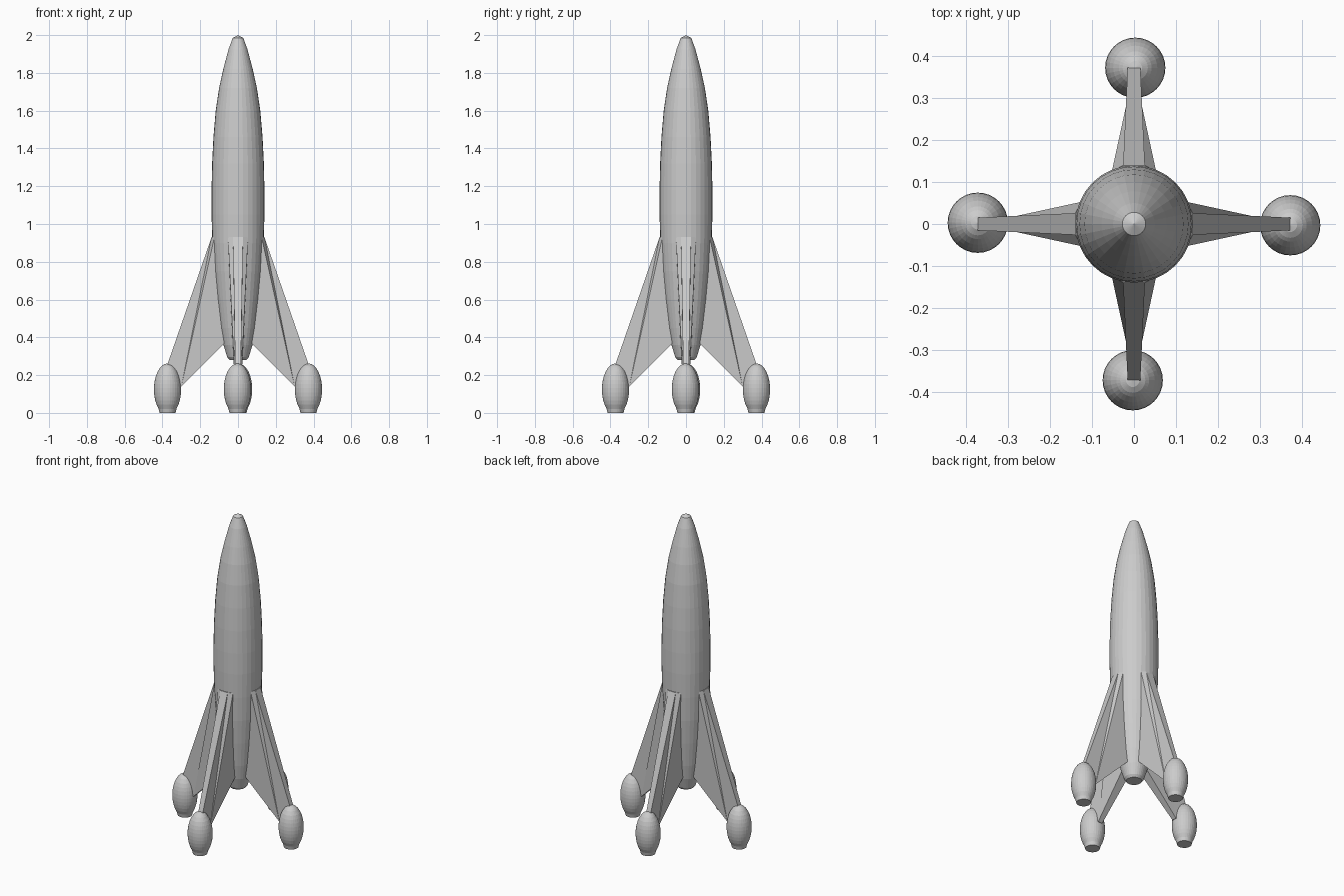
import bpy, bmesh
from math import pi, sqrt
from mathutils import Matrix, Vector

if "Cube" in bpy.data.objects:
    bpy.data.objects.remove(bpy.data.objects["Cube"])


def make_object(name, bm, angle=None):
    bmesh.ops.recalc_face_normals(bm, faces=bm.faces)
    mesh = bpy.data.meshes.new(name)
    bm.to_mesh(mesh)
    bm.free()
    obj = bpy.data.objects.new(name, mesh)
    bpy.context.collection.objects.link(obj)
    return obj


def lathe(name, profile, sides, matrix=Matrix()):
    """Revolve (radius, z) points around z and close both ends."""
    bm = bmesh.new()
    verts = [bm.verts.new((r, 0, z)) for r, z in profile]
    edges = [bm.edges.new(pair) for pair in zip(verts, verts[1:])]
    bmesh.ops.spin(bm, geom=verts + edges, cent=(0, 0, 0), axis=(0, 0, 1),
                   angle=2 * pi, steps=sides, use_duplicate=False)
    bmesh.ops.remove_doubles(bm, verts=bm.verts, dist=0.0005)
    bmesh.ops.holes_fill(bm, edges=[e for e in bm.edges if e.is_boundary], sides=0)
    bm.transform(matrix)
    return make_object(name, bm)


# Hull: tapered tail, full middle, blunt pointed nose
hull = [(0.045, 0.28), (0.057, 0.295), (0.077, 0.36), (0.093, 0.45),
        (0.112, 0.60), (0.127, 0.75), (0.136, 0.90), (0.140, 1.05),
        (0.140, 1.18), (0.137, 1.32), (0.130, 1.46), (0.118, 1.60),
        (0.100, 1.72), (0.078, 1.82), (0.050, 1.925), (0.028, 1.985), (0, 2.0)]
lathe("hull", hull, 32)

# Landing pod: egg shape cut flat at the foot
mid, half, radius = 0.125, 0.137, 0.072
pod = []
for i in range(13):
    z = 0.262 * i / 12
    t = (z - mid) / half
    pod.append((radius * sqrt(max(0, 1 - t * t)), z))
pod[0] = (0.042, 0)
pod.insert(-1, (0.03, 0.2495))
pod.insert(-1, (0.016, 0.2585))

# Fin corners: radial distance, height, half thickness
fin = [(0.14, 0.93, 0.026), (0.376, 0.25, 0.015), (0.376, 0.13, 0.013),
       (0.30, 0.14, 0.015), (0.06, 0.38, 0.03), (0.125, 0.93, 0.053)]


def make_fin(name, matrix):
    bm = bmesh.new()
    sides = [[bm.verts.new((r, s * w, z)) for r, z, w in fin] for s in (-1, 1)]
    n = len(fin)
    for side in sides:
        # Flank creased from the root top to the lower tip
        for tri in ((0, 1, 3, 5), (1, 2, 3), (3, 4, 5)):
            if len(tri) == 4:
                bm.faces.new([side[i] for i in (0, 1, 3)])
                bm.faces.new([side[i] for i in (0, 3, 5)])
            else:
                bm.faces.new([side[i] for i in tri])
    for i in range(n):
        j = (i + 1) % n
        bm.faces.new((sides[0][i], sides[0][j], sides[1][j], sides[1][i]))
    bm.transform(matrix)
    return make_object(name, bm)


# Four fins with their landing pods
for k, label in enumerate(("right", "back", "left", "front")):
    turn = Matrix.Rotation(k * pi / 2, 4, 'Z')
    make_fin(label + "_fin", turn)
    lathe(label + "_pod", pod, 32, turn @ Matrix.Translation(Vector((0.373, -0.003, 0))))
